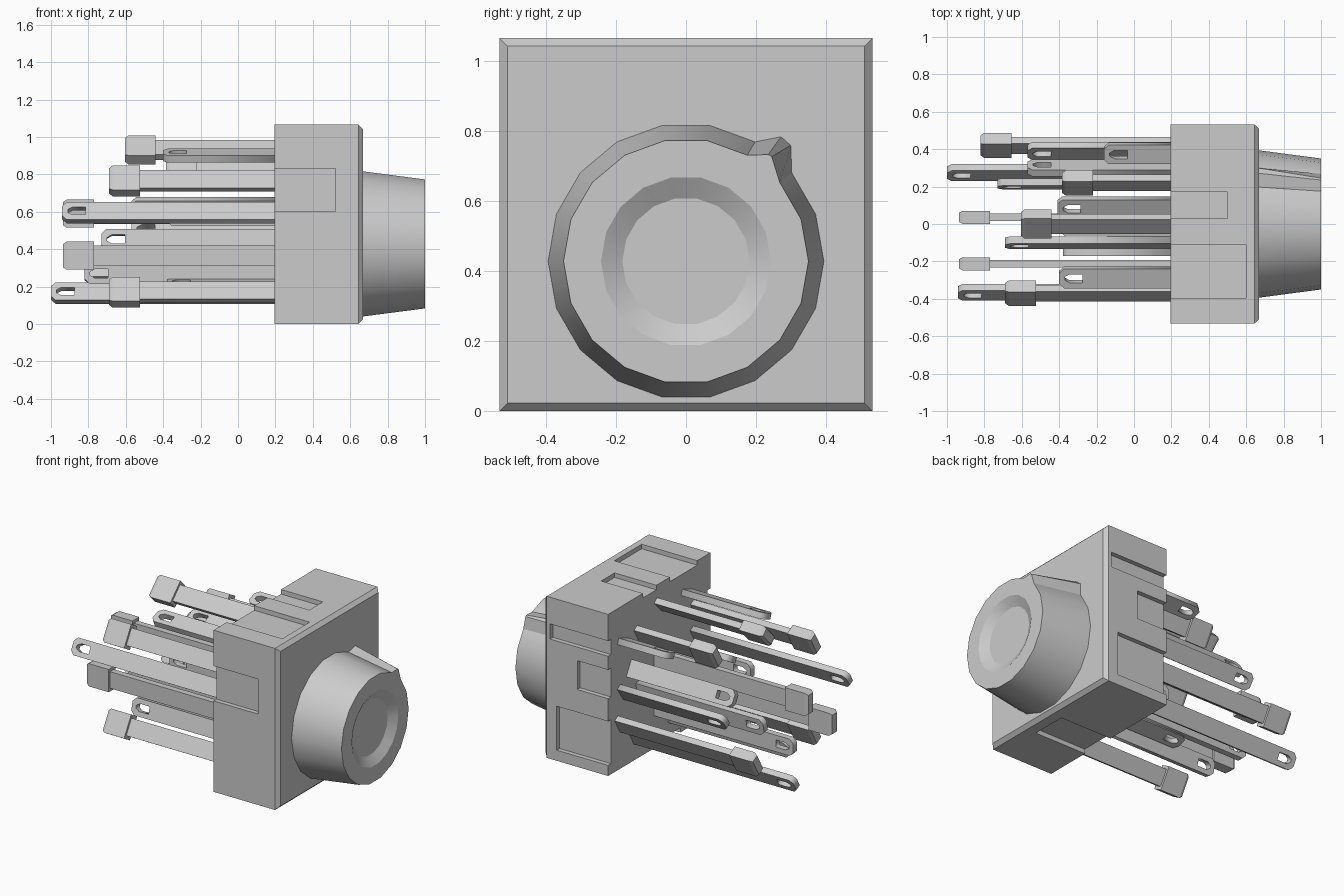
import bpy, bmesh, math
from mathutils import Vector

if "Cube" in bpy.data.objects:
    bpy.data.objects.remove(bpy.data.objects["Cube"])


def make(name, bm):
    bmesh.ops.recalc_face_normals(bm, faces=bm.faces)
    me = bpy.data.meshes.new(name)
    bm.to_mesh(me)
    bm.free()
    ob = bpy.data.objects.new(name, me)
    bpy.context.collection.objects.link(ob)
    return ob


def loft(bm, rings):
    """Skin a list of equal-length point rings and cap both ends."""
    vs = [[bm.verts.new(p) for p in r] for r in rings]
    n = len(vs[0])
    for a, b in zip(vs, vs[1:]):
        for i in range(n):
            j = (i + 1) % n
            bm.faces.new((a[i], a[j], b[j], b[i]))
    bm.faces.new(vs[0])
    bm.faces.new(vs[-1])


def rect(x, w, h):
    return [(x, sy * w / 2, sz * h / 2) for sy, sz in ((-1, -1), (1, -1), (1, 1), (-1, 1))]


def add_box(bm, x0, x1, y0, y1, z0, z1):
    loft(bm, [[(x, y0, z0), (x, y1, z0), (x, y1, z1), (x, y0, z1)] for x in (x0, x1)])


# Housing block with chamfered face
bm = bmesh.new()
loft(bm, [rect(0.195, 1.066, 1.066), rect(0.643, 1.066, 1.066), rect(0.667, 1.02, 1.02)])
bmesh.ops.translate(bm, verts=bm.verts, vec=(0, 0, 0.533))
housing = make("housing", bm)

# Shallow slots on the four sides, open at the back
D = 0.03
Y, Z = 0.533, 1.066
bm = bmesh.new()
add_box(bm, 0.1, 0.52, -Y - 0.1, -Y + D, 0.60, 0.83)
for x1, z0, z1 in ((0.62, 0.79, 0.89), (0.42, 0.51, 0.70), (0.57, 0.07, 0.36)):
    add_box(bm, 0.1, x1, Y - D, Y + 0.1, z0, z1)
for x1, y0, y1 in ((0.50, 0.03, 0.17), (0.60, -0.395, -0.11)):
    add_box(bm, 0.1, x1, y0, y1, Z - D, Z + 0.1)
add_box(bm, 0.1, 0.575, -0.22, 0.015, -0.1, D)
cutter = make("slot_cutter", bm)
cutter.hide_render = True
mod = housing.modifiers.new("slots", 'BOOLEAN')
mod.operation = 'DIFFERENCE'
mod.solver = 'EXACT'
mod.object = cutter
bpy.context.view_layer.objects.active = housing
bpy.ops.object.modifier_apply(modifier=mod.name)
bpy.data.objects.remove(cutter)

# Tapered 18-sided knob with dished face
N, KZ = 18, 0.428
bm = bmesh.new()
loft(bm, [[(x, r * math.cos(math.tau * i / N), KZ + r * math.sin(math.tau * i / N)) for i in range(N)]
          for x, r in ((0.66, 0.395), (1.0, 0.35), (1.0, 0.243), (0.965, 0.182))])
knob = make("knob", bm)
bpy.context.view_layer.objects.active = knob
knob.select_set(True)
bpy.ops.object.shade_smooth_by_angle(angle=math.radians(30))
knob.select_set(False)

# Pointer ridge on the knob rim
bm = bmesh.new()
loft(bm, [[(0.66, 0.19, 0.75), (0.198, 0.77) and (0.66, 0.198, 0.77), (0.66, 0.272, 0.785),
           (0.66, 0.30, 0.76), (0.66, 0.303, 0.682)],
          [(1.0, 0.17, 0.72), (1.0, 0.175, 0.731), (1.0, 0.235, 0.733),
           (1.0, 0.245, 0.727), (1.0, 0.268, 0.653)]])
make("knob_pointer", bm)


def place(ob, y, z, tilt):
    """Tilt is the lean of the wide axis away from vertical, towards +y."""
    ob.location = (0, y, z)
    ob.rotation_euler = (math.radians(90 - tilt), 0, 0)


BACK, W, T = 0.205, 0.11, 0.04


def block_pin(name, tip, y, z, tilt):
    bm = bmesh.new()
    loft(bm, [rect(BACK, W, T), rect(tip + 0.165, W, T), rect(tip + 0.165, 0.15, 0.07),
              rect(tip + 0.02, 0.15, 0.07), rect(tip, 0.125, 0.05)])
    place(make(name, bm), y, z, tilt)


def eyelet_pin(name, tip, y, z, tilt):
    h = W / 2
    outer = [(BACK, -h), (BACK, h), (tip + 0.025, h), (tip, h - 0.025),
             (tip, -h + 0.025), (tip + 0.025, -h)]
    hole = [(tip + 0.125, -0.024), (tip + 0.125, 0.024), (tip + 0.055, 0.024),
            (tip + 0.03, 0.009), (tip + 0.03, -0.009), (tip + 0.055, -0.024)]
    cu = bpy.data.curves.new(name, 'CURVE')
    cu.dimensions = '2D'
    cu.fill_mode = 'BOTH'
    cu.extrude = T / 2
    for pts in (outer, hole):
        sp = cu.splines.new('POLY')
        sp.points.add(len(pts) - 1)
        for p, (a, b) in zip(sp.points, pts):
            p.co = (a, b, 0, 1)
        sp.use_cyclic_u = True
    ob = bpy.data.objects.new(name, cu)
    bpy.context.collection.objects.link(ob)
    bpy.ops.object.select_all(action='DESELECT')
    bpy.context.view_layer.objects.active = ob
    ob.select_set(True)
    bpy.ops.object.convert(target='MESH')
    place(bpy.context.view_layer.objects.active, y, z, tilt)


# Block-ended pins: tip x, y, z, tilt
for i, p in enumerate([(-0.605, 0.0, 0.93, 45), (-0.69, -0.37, 0.765, 30), (-0.935, 0.035, 0.59, 0),
                       (-0.935, -0.213, 0.365, 0), (-0.69, -0.37, 0.17, 30),
                       (-0.385, 0.22, 0.82, 30), (-0.82, 0.42, 0.30, 30)]):
    block_pin(f"block_pin_{i + 1}", *p)

# Eyelet pins: tip x, y, z, tilt
for i, p in enumerate([(-0.40, -0.285, 0.90, 70), (-0.94, -0.365, 0.595, 30), (-1.0, 0.275, 0.165, 30),
                       (-0.73, 0.215, 0.45, 10), (-0.57, 0.30, 0.62, -30), (-0.57, 0.39, 0.50, 35),
                       (-0.16, 0.378, 0.83, 70), (-0.41, 0.09, 0.76, 60), (-0.82, 0.035, 0.27, 0),
                       (-0.69, -0.10, 0.17, 15), (-0.38, -0.15, 0.58, 0), (-0.38, -0.02, 0.21, 75)]):
    eyelet_pin(f"eyelet_pin_{i + 1}", *p)
